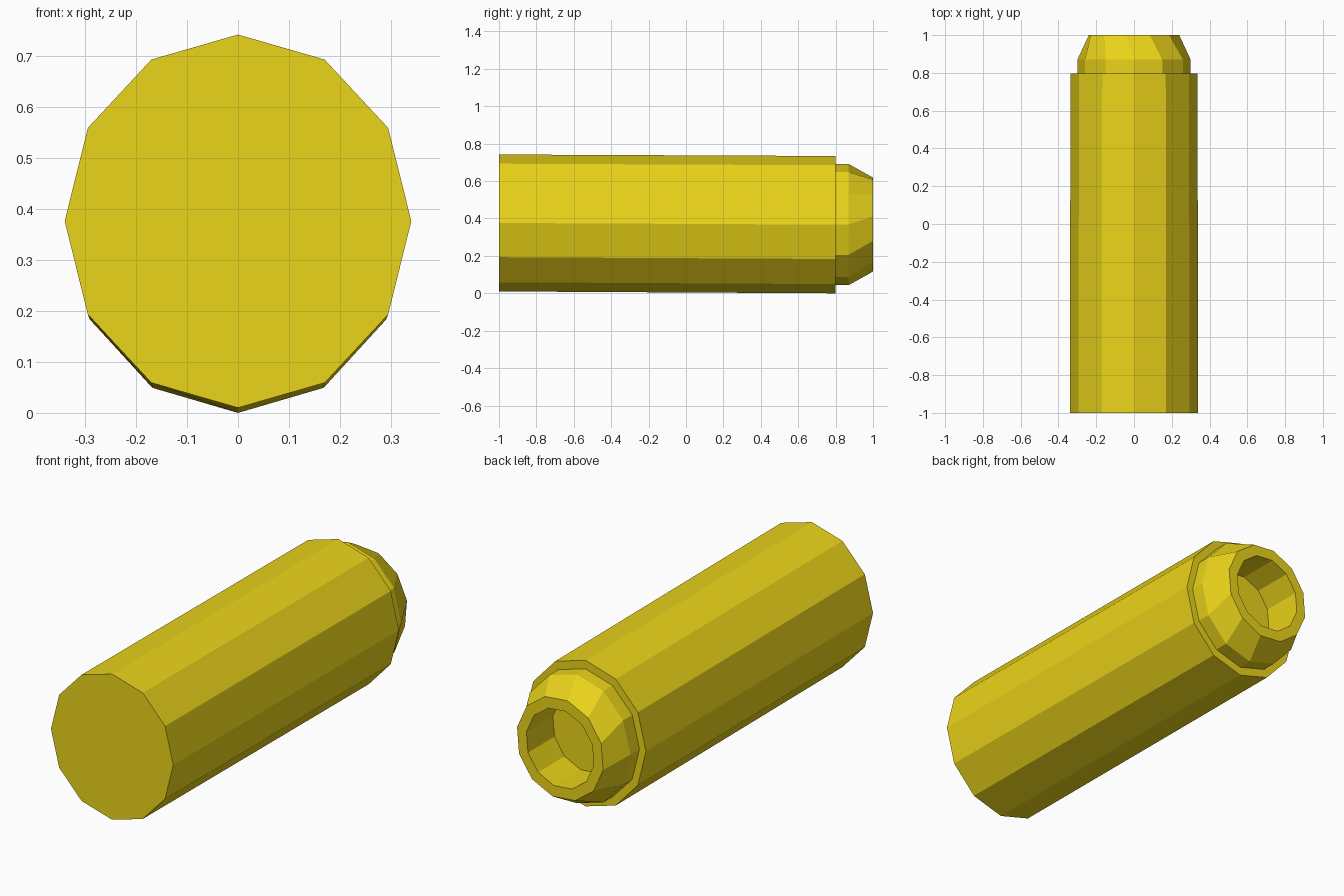
import bpy, bmesh, math

if "Cube" in bpy.data.objects:
    bpy.data.objects.remove(bpy.data.objects["Cube"])

yellow = bpy.data.materials.new("yellow")
yellow.diffuse_color = (0.83, 0.66, 0.01, 1)
yellow.use_nodes = True
yellow.node_tree.nodes["Principled BSDF"].inputs["Base Color"].default_value = yellow.diffuse_color
SIDES = 12


def lathe(name, rings):
    """Loft 12-sided oval rings (y, centre z, radius x, radius z, twist) and close both ends."""
    bm = bmesh.new()
    loops = []
    for y, cz, rx, rz, twist in rings:
        loop = []
        for i in range(SIDES):
            a = math.radians(twist) + math.tau * i / SIDES
            loop.append(bm.verts.new((rx * math.cos(a), y, cz + rz * math.sin(a))))
        loops.append(loop)
    for a, b in zip(loops, loops[1:]):
        for i in range(SIDES):
            j = (i + 1) % SIDES
            bm.faces.new((a[i], a[j], b[j], b[i]))
    bm.faces.new(loops[0])
    bm.faces.new(loops[-1])
    bmesh.ops.recalc_face_normals(bm, faces=bm.faces)
    me = bpy.data.meshes.new(name)
    bm.to_mesh(me)
    bm.free()
    me.materials.append(yellow)
    ob = bpy.data.objects.new(name, me)
    bpy.context.collection.objects.link(ob)
    return ob


# Main barrel, dropping very slightly towards the back
lathe("barrel", [
    (-1.0, 0.376, 0.34, 0.366, 0),
    (0.798, 0.367, 0.336, 0.367, 0),
])

# Stepped collar, tapered nose and recessed socket
lathe("nose", [
    (0.79, 0.3675, 0.30, 0.3235, 0),
    (0.87, 0.3675, 0.30, 0.3235, 0),
    (1.0, 0.3675, 0.243, 0.255, 10),
    (1.0, 0.3675, 0.190, 0.198, 10),
    (0.74, 0.3675, 0.190, 0.198, 10),
])

# Open the barrel's back face so the socket floor stays visible
barrel = bpy.data.objects["barrel"]
cutter = lathe("socket_cutter", [
    (0.70, 0.3675, 0.25, 0.26, 10),
    (0.90, 0.3675, 0.25, 0.26, 10),
])
cutter.hide_render = True
cutter.hide_viewport = True
cut = barrel.modifiers.new("socket", "BOOLEAN")
cut.operation = "DIFFERENCE"
cut.solver = "EXACT"
cut.object = cutter
